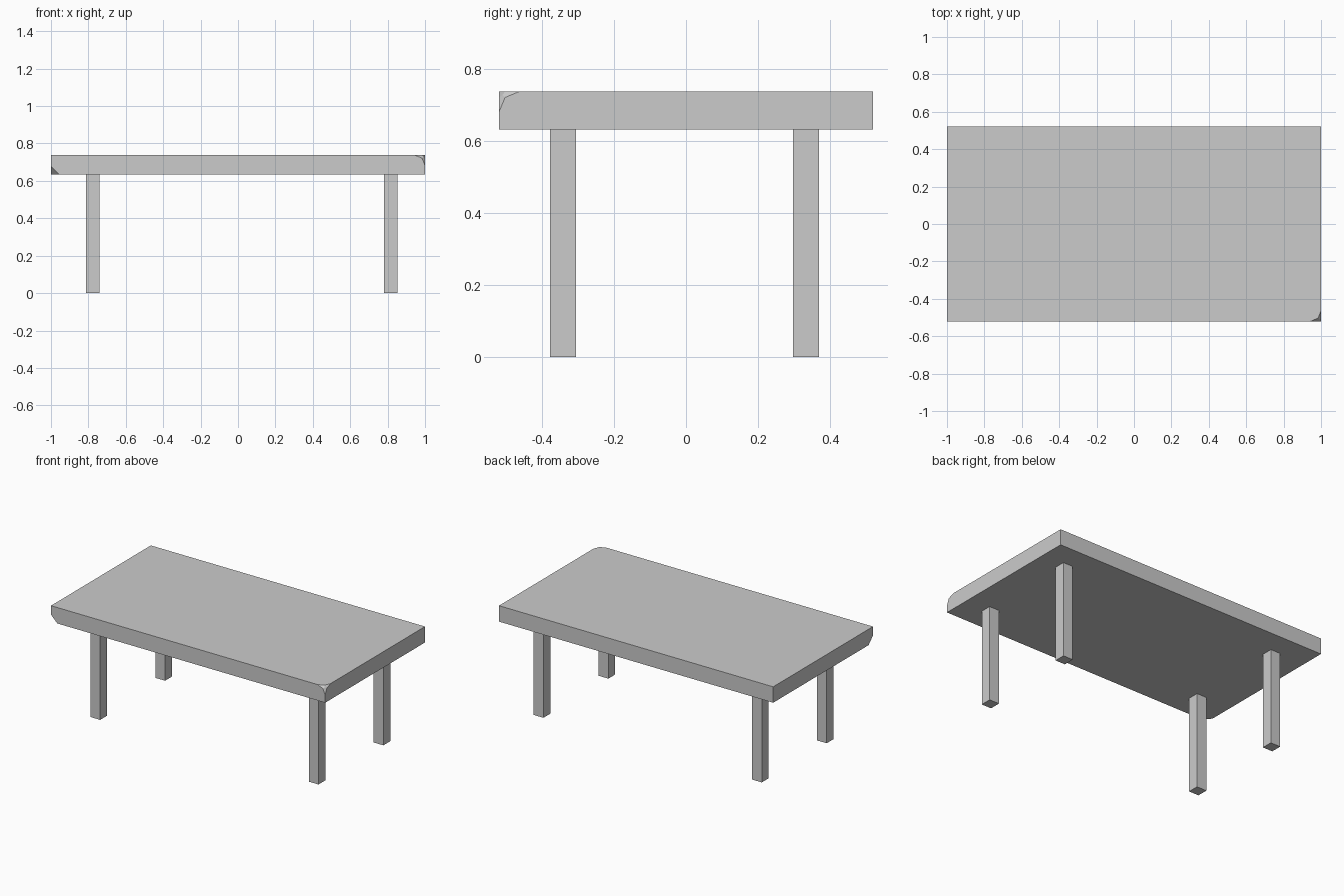
import bpy, bmesh
from mathutils import Vector

if "Cube" in bpy.data.objects:
    bpy.data.objects.remove(bpy.data.objects["Cube"])


def box(name, lo, hi, chips=()):
    """Box between two corners; chips = (corner, offset, segments) vertex bevels."""
    lo, hi = Vector(lo), Vector(hi)
    bm = bmesh.new()
    bmesh.ops.create_cube(bm, size=1)
    for v in bm.verts:
        v.co = Vector((lo[i] + (v.co[i] + 0.5) * (hi[i] - lo[i]) for i in range(3)))
    for corner, offset, segments in chips:
        v = min(bm.verts, key=lambda v: (v.co - Vector(corner)).length)
        bmesh.ops.bevel(bm, geom=[v], offset=offset, offset_type='OFFSET',
                        segments=segments, profile=0.5, affect='VERTICES')
    me = bpy.data.meshes.new(name)
    bm.to_mesh(me)
    bm.free()
    ob = bpy.data.objects.new(name, me)
    bpy.context.collection.objects.link(ob)
    return ob


# Table top with two worn front corners
X, Y, Z0, Z1 = 1.0, 0.52, 0.633, 0.738
box("table_top", (-X, -Y, Z0), (X, Y, Z1),
    [((X, -Y, Z1), 0.056, 2), ((-X, -Y, Z0), 0.046, 1)])

# Square legs, set slightly off centre
W = 0.071
for side, x in (("left", -0.812), ("right", 0.781)):
    for end, y in (("front", -0.378), ("back", 0.298)):
        box(f"{end}_{side}_leg", (x, y, 0), (x + W, y + W + 0.001, Z0))
